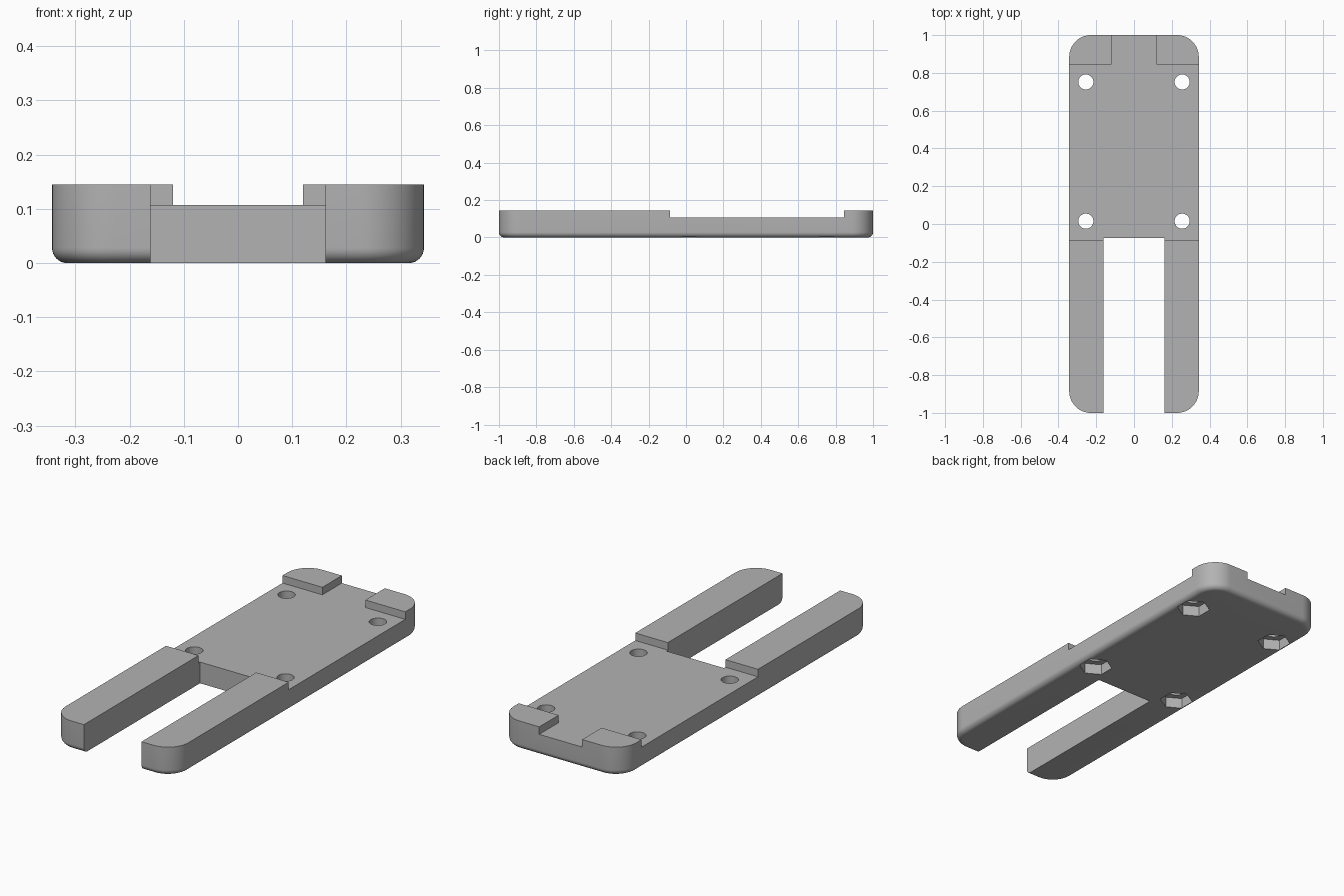
import bpy, bmesh, math

if "Cube" in bpy.data.objects:
    bpy.data.objects.remove(bpy.data.objects["Cube"])

W, L, H = 0.343, 1.0, 0.145      # half width, half length, full height
DECK = 0.107                     # recessed deck height
R, F = 0.115, 0.028              # corner radius, bottom edge rounding

grey = bpy.data.materials.new("plain grey")
grey.diffuse_color = (0.45, 0.45, 0.45, 1)
grey.use_nodes = True
grey.node_tree.nodes["Principled BSDF"].inputs["Base Color"].default_value = grey.diffuse_color


def make_object(name, bm):
    bmesh.ops.recalc_face_normals(bm, faces=bm.faces)
    mesh = bpy.data.meshes.new(name)
    bm.to_mesh(mesh)
    bm.free()
    mesh.materials.append(grey)
    obj = bpy.data.objects.new(name, mesh)
    bpy.context.collection.objects.link(obj)
    return obj


def rounded_ring(bm, inset, z, steps=14):
    r, verts = R - inset, []
    for q, (sx, sy) in enumerate([(1, 1), (-1, 1), (-1, -1), (1, -1)]):
        for i in range(steps + 1):
            a = (q + i / steps) * math.pi / 2
            verts.append(bm.verts.new((sx * (W - R) + r * math.cos(a),
                                       sy * (L - R) + r * math.sin(a), z)))
    return verts


def box(name, x0, x1, y0, y1, z0, z1):
    bm = bmesh.new()
    bmesh.ops.create_cube(bm, size=1)
    for v in bm.verts:
        v.co = (x1 if v.co.x > 0 else x0, y1 if v.co.y > 0 else y0,
                z1 if v.co.z > 0 else z0)
    return make_object(name, bm)


def prism(name, x, y, z0, z1, r, sides, turn=0):
    bm = bmesh.new()
    rings = [[bm.verts.new((x + r * math.cos(turn + 2 * math.pi * i / sides),
                            y + r * math.sin(turn + 2 * math.pi * i / sides), z))
              for i in range(sides)] for z in (z0, z1)]
    for ring in rings:
        bm.faces.new(ring)
    for i in range(sides):
        j = (i + 1) % sides
        bm.faces.new((rings[0][i], rings[0][j], rings[1][j], rings[1][i]))
    return make_object(name, bm)


# Body: rounded slab with a softened bottom edge
bm = bmesh.new()
levels = [(F * (1 - math.sin(t)), F * (1 - math.cos(t)))
          for t in [i * math.pi / 16 for i in range(9)]] + [(0, H)]
rings = [rounded_ring(bm, o, z) for o, z in levels]
for a, b in zip(rings, rings[1:]):
    for i in range(len(a)):
        j = (i + 1) % len(a)
        bm.faces.new((a[i], a[j], b[j], b[i]))
bm.faces.new(rings[0])
bm.faces.new(rings[-1])
body = make_object("forked_base_plate", bm)

# Cutters: fork slot, deck recess, rear channel
cutters = [
    box("fork_slot_cutter", -0.161, 0.161, -1.2, -0.073, -0.1, 0.3),
    box("deck_cutter", -0.5, 0.5, -0.085, 0.845, DECK, 0.3),
    box("rear_channel_cutter", -0.12, 0.12, 0.8, 1.2, DECK, 0.31),
]
# Screw holes with hexagonal nut pockets underneath
for x in (-0.255, 0.255):
    for y in (0.015, 0.752):
        cutters.append(prism("screw_hole_cutter", x, y, -0.1, 0.3, 0.04, 32))
        cutters.append(prism("nut_pocket_cutter", x, y, -0.05, 0.054,
                             0.079, 6, math.pi / 6))

bpy.context.view_layer.objects.active = body
body.select_set(True)
for cutter in cutters:
    mod = body.modifiers.new("cut", 'BOOLEAN')
    mod.operation, mod.solver, mod.object = 'DIFFERENCE', 'EXACT', cutter
    bpy.ops.object.modifier_apply(modifier=mod.name)
for cutter in cutters:
    bpy.data.objects.remove(cutter, do_unlink=True)

bpy.ops.object.select_all(action='DESELECT')
body.select_set(True)
bpy.ops.object.shade_smooth_by_angle(angle=math.radians(30))
